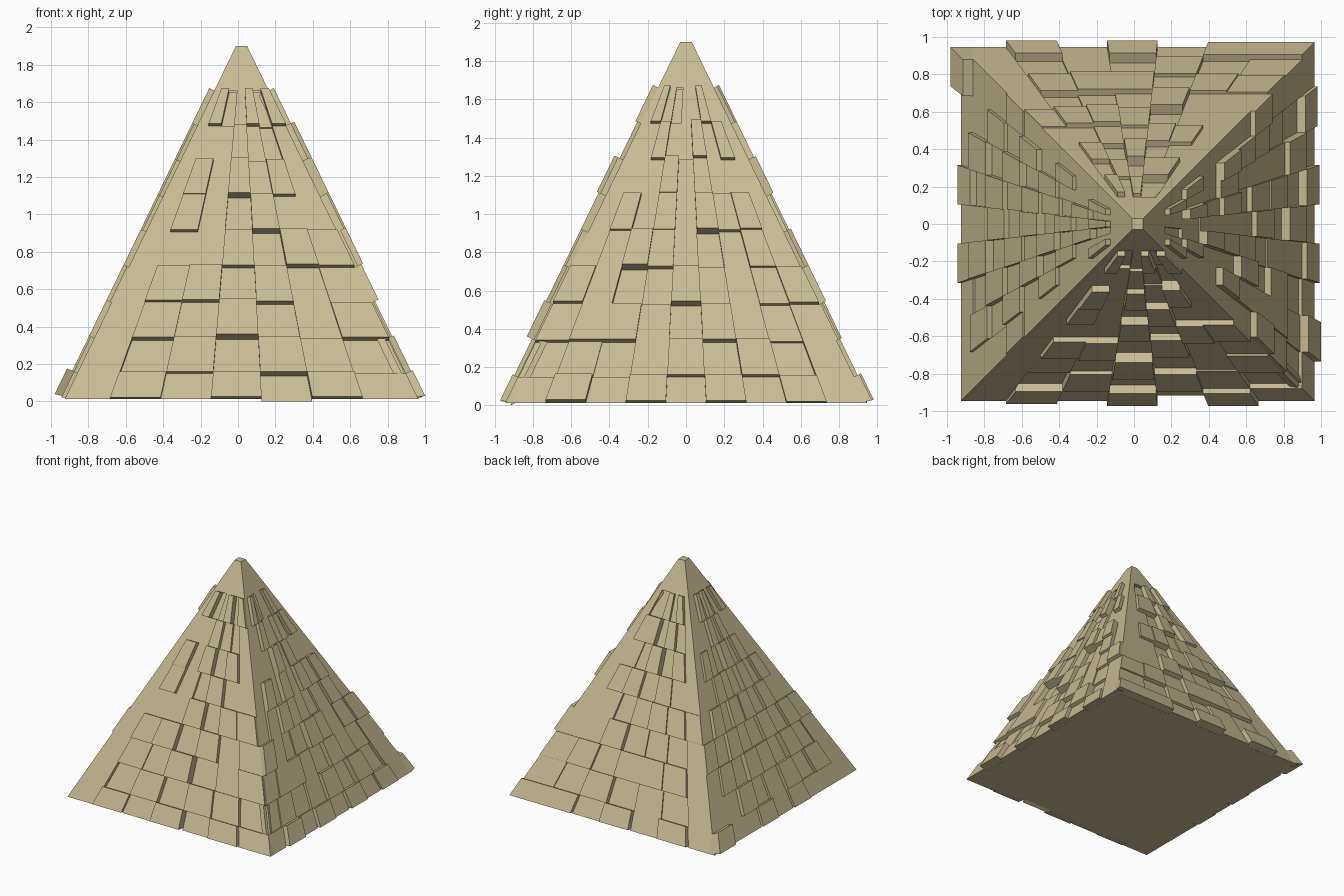
import bpy, bmesh
from mathutils import Vector

if "Cube" in bpy.data.objects:
    bpy.data.objects.remove(bpy.data.objects["Cube"])

CX = 0.019                    # pyramid axis
Z0, Z1 = 0.013, 1.90          # base and flat tip
ROWS = [Z0] + [0.15 + 0.189 * i for i in range(9)]   # course heights
SLOPE = 0.485

stone = bpy.data.materials.new("sandstone")
stone.diffuse_color = (0.58, 0.50, 0.29, 1)
stone.use_nodes = True
stone.node_tree.nodes["Principled BSDF"].inputs["Base Color"].default_value = stone.diffuse_color


def half(z):
    return 0.03 + (Z1 - z) * SLOPE


def finish(bm, name):
    bmesh.ops.recalc_face_normals(bm, faces=bm.faces)
    me = bpy.data.meshes.new(name)
    bm.to_mesh(me)
    bm.free()
    me.materials.append(stone)
    bpy.context.collection.objects.link(bpy.data.objects.new(name, me))


def hexa(bm, low, high):
    a = [bm.verts.new(p) for p in low]
    b = [bm.verts.new(p) for p in high]
    bm.faces.new(a)
    bm.faces.new(b)
    for i in range(4):
        j = (i + 1) % 4
        bm.faces.new((a[i], a[j], b[j], b[i]))


def frustum(name, za, zb, inset):
    def ring(z):
        h = half(z) - inset
        return [(CX + sx * h, sy * h, z) for sx, sy in ((-1, -1), (1, -1), (1, 1), (-1, 1))]
    bm = bmesh.new()
    hexa(bm, ring(za), ring(zb))
    finish(bm, name)


# inner core seen in the joints, and the smooth cap
frustum("core", Z0, ROWS[-1] + 0.02, 0.042)
frustum("cap", ROWS[-1], Z1, 0)


def wall(name, n, u, shift, columns):
    """One sloping side of blocks. A digit string per column, bottom to top:
    3 is flush, each step is 0.01 in or out along the slope normal."""
    n, u = Vector(n), Vector(u)
    normal = (n + Vector((0, 0, SLOPE))).normalized()
    count = len(columns)

    def point(k, z):
        h = half(z)
        x = -h + 2 * h * k / count
        if 0 < k < count:
            x += shift * (1 - z / Z1)
        return Vector((CX, 0, z)) + n * h + u * x

    bm = bmesh.new()
    for c, levels in enumerate(columns):
        for r, digit in enumerate(levels):
            d = (int(digit) - 3) * 0.01
            za, zb = ROWS[r], ROWS[r + 1]
            quad = [point(c, za), point(c + 1, za), point(c + 1, zb), point(c, zb)]
            inner = [p - normal * 0.06 for p in quad]
            for p in inner:
                p.z = max(p.z, Z0)
            hexa(bm, inner, [p + normal * d for p in quad])
    finish(bm, name)


wall("front_blocks", (0, -1, 0), (1, 0, 0), -0.028,
     ["333333333", "504636736", "353733331", "618261853",
      "051517326", "632273601", "304363336"])
wall("right_blocks", (1, 0, 0), (0, 1, 0), 0,
     ["314733333", "725557336", "315183363", "633267831", "361744433",
      "615418583", "363336336", "502468363", "333633333"])
wall("back_blocks", (0, 1, 0), (1, 0, 0), -0.028,
     ["333343333", "725163526", "336274153", "716353715",
      "353716261", "625335361", "634333333"])
wall("left_blocks", (-1, 0, 0), (0, 1, 0), 0,
     ["333433333", "352635336", "326362533", "561536251", "335261636",
      "516353163", "362625336", "335363533", "933433333"])
